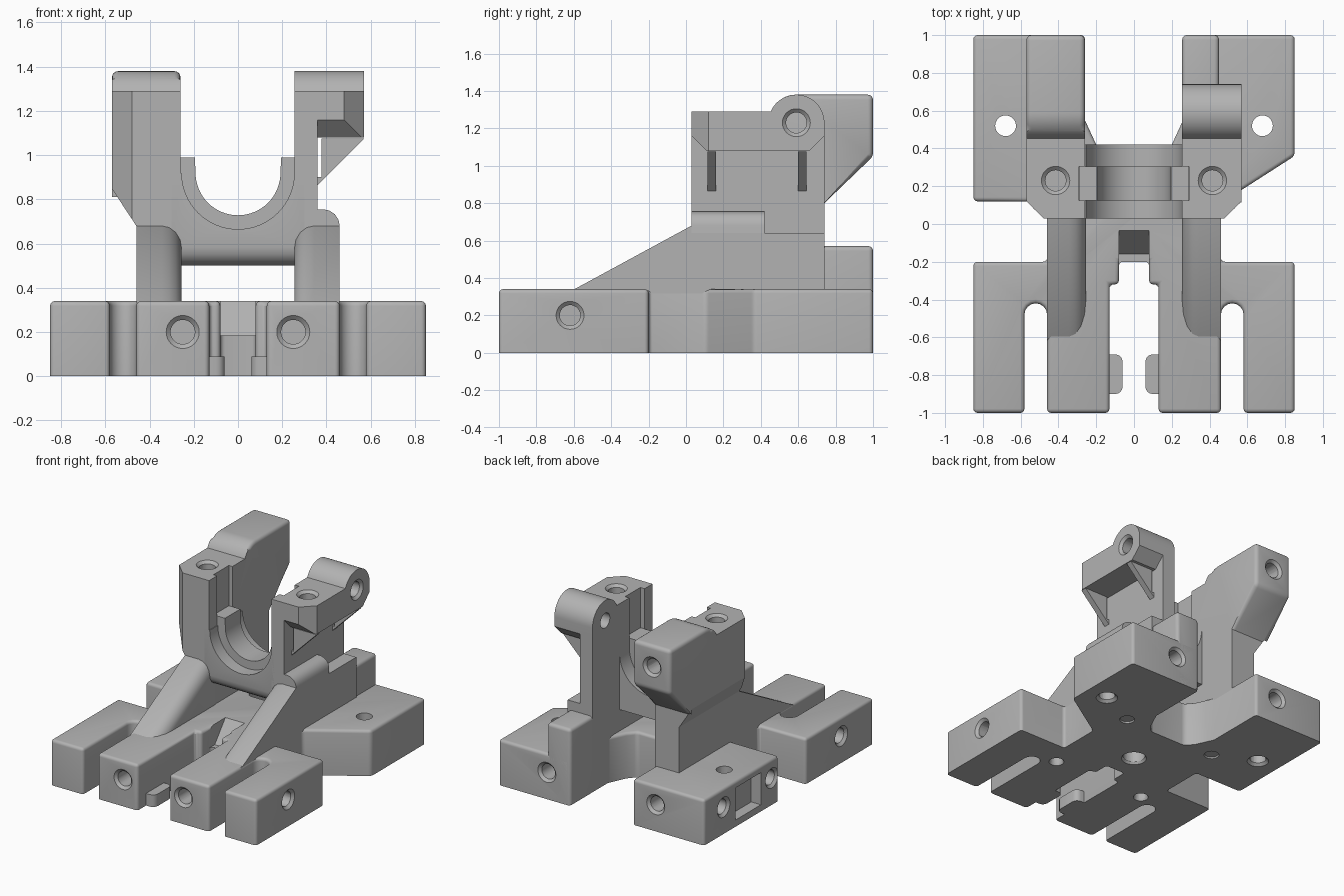
import bpy, bmesh, math
from mathutils import Matrix, Vector

if "Cube" in bpy.data.objects:
    bpy.data.objects.remove(bpy.data.objects["Cube"], do_unlink=True)

grey = bpy.data.materials.new("light_grey")
grey.use_nodes = True
grey.diffuse_color = (0.45, 0.45, 0.45, 1)
grey.node_tree.nodes["Principled BSDF"].inputs["Base Color"].default_value = (0.45, 0.45, 0.45, 1)

parts, cutters = [], []


def finish(bm, name, cutter=False):
    bmesh.ops.recalc_face_normals(bm, faces=bm.faces[:])
    mesh = bpy.data.meshes.new(name)
    bm.to_mesh(mesh)
    bm.free()
    mesh.materials.append(grey)
    obj = bpy.data.objects.new(name, mesh)
    bpy.context.collection.objects.link(obj)
    obj.hide_render = cutter
    (cutters if cutter else parts).append(obj)
    return obj


def prism(name, axis, pts, lo, hi, rule=None, width=0.022, cutter=False):
    """Extrude a profile along an axis; round the sharp edges chosen by rule(midpoint, direction)."""
    place = {"x": lambda p, t: (t, p[0], p[1]),
             "y": lambda p, t: (p[0], t, p[1]),
             "z": lambda p, t: (p[0], p[1], t)}[axis]
    bm = bmesh.new()
    face = bm.faces.new([bm.verts.new(place(p, lo)) for p in pts])
    new = bmesh.ops.extrude_face_region(bm, geom=[face])["geom"]
    shift = Vector(place((0, 0), hi - lo))
    bmesh.ops.translate(bm, vec=shift, verts=[g for g in new if isinstance(g, bmesh.types.BMVert)])
    bmesh.ops.recalc_face_normals(bm, faces=bm.faces[:])
    if rule:
        chosen = []
        for e in bm.edges:
            a, b = e.verts[0].co, e.verts[1].co
            if e.calc_face_angle(0) > 0.7 and rule((a + b) / 2, (b - a).normalized()):
                chosen.append(e)
        bmesh.ops.bevel(bm, geom=chosen, offset=width, segments=4, profile=0.5,
                        affect="EDGES", clamp_overlap=False)
    return finish(bm, name, cutter)


def box(name, x, y, z, rule=None, width=0.022, cutter=False):
    pts = [(x[0], y[0]), (x[1], y[0]), (x[1], y[1]), (x[0], y[1])]
    return prism(name, "z", pts, z[0], z[1], rule, width, cutter)


def cut(target, cutter):
    mod = target.modifiers.new("cut", "BOOLEAN")
    mod.operation, mod.solver, mod.object = "DIFFERENCE", "EXACT", cutter


def drill(target, at, inward, depth=0.25, r=0.055, rim=0.075):
    """Round hole with a countersunk rim, starting on the surface."""
    d = Vector(inward)
    turn = d.to_track_quat("Z", "Y").to_matrix().to_4x4()
    for r1, r2, start, end in ((r, r, -0.02, depth), (rim + 0.004, r - 0.004, -0.004, 0.022)):
        bm = bmesh.new()
        bmesh.ops.create_cone(bm, cap_ends=True, segments=32, radius1=r1, radius2=r2, depth=end - start,
                              matrix=Matrix.Translation(Vector(at) + d * (start + end) / 2) @ turn)
        cut(target, finish(bm, "drill_cutter", True))


def arc(cx, cy, r, a0, a1, n):
    return [(cx + r * math.cos(math.radians(a0 + (a1 - a0) * i / n)),
             cy + r * math.sin(math.radians(a0 + (a1 - a0) * i / n))) for i in range(n + 1)]


# Base plate with two slotted front wings and two rear feet
def front_half(s):
    slot = arc(0.52, -0.48, 0.06, 180, 0, 8)
    pts = [(0.08, -0.2), (0.08, -0.32), (0.13, -0.32), (0.13, -1), (0.46, -1)]
    pts += slot + [(0.58, -1), (0.85, -1), (0.85, -0.2), (0.46, -0.2)]
    return [(s * x, y) for x, y in pts]


right_rear = [(0.46, 0.11), (0.85, 0.36), (0.85, 1), (0.26, 1), (0.26, 0.55), (0.2, 0.42), (0.15, 0.36)]
left_rear = [(-0.15, 0.36), (-0.2, 0.42), (-0.26, 0.55), (-0.26, 1), (-0.85, 1), (-0.85, 0.12), (-0.46, 0.12)]
base = prism("base", "z", front_half(1) + right_rear + left_rear + front_half(-1)[::-1], 0, 0.34,
             lambda m, d: m.z > 0.1)
cut(base, prism("pocket_cutter", "x", [(-0.24, 0.185), (-0.16, 0.185), (-0.01, 0.37), (-0.24, 0.37)],
                -0.08, 0.08, cutter=True))
cut(base, box("window_cutter", (-0.9, -0.77), (0.33, 0.63), (0.05, 0.29), cutter=True))
for s in (-1, 1):
    drill(base, (s * 0.25, -1, 0.2), (0, 1, 0))
    drill(base, (s * 0.85, -0.62, 0.2), (-s, 0, 0), 0.2)
    drill(base, (s * 0.45, 1, 0.2), (0, -1, 0), 0.2)
    drill(base, (s * 0.68, 0.52, 0), (0, 0, 1), 0.5)
    for t in (-1, 1):
        drill(base, (s * 0.38, t * 0.38, 0), (0, 0, 1), 0.12, 0.045, 0.05)
for y in (0.2, 0.77):
    drill(base, (-0.85, y, 0.2), (1, 0, 0), 0.12)
drill(base, (0, 0, 0), (0, 0, 1), 0.15, 0.075, 0.085)

for s, side in ((-1, "right"), (1, "left")):
    # Sloping arms and the small toe tabs
    xs = sorted((s * 0.255, s * 0.46))
    prism(side + "_arm", "x", [(-0.615, 0.33), (0.03, 0.68), (0.1, 0.68), (0.1, 0.01), (-0.2, 0.01), (-0.2, 0.33)],
          xs[0], xs[1], lambda m, d: abs(m.x) < 0.3 and m.z > 0.4 and m.y < 0.09 and abs(d.y) > 0.5, 0.09)
    xs = sorted((s * 0.06, s * 0.16))
    box(side + "_toe_tab", xs, (-0.9, -0.69), (0, 0.09),
        lambda m, d: abs(d.z) > 0.9 and abs(m.x) < 0.1, 0.04)

# Cradle bridging the towers, with a narrower ridge and its lugs
u_outer = [(-0.3, 0.92)] + arc(0, 0.92, 0.255, 180, 360, 32) + [(0.3, 0.92), (0.3, 0.5), (-0.3, 0.5)]
prism("cradle", "y", u_outer, 0.03, 0.42, lambda m, d: m.z < 0.51 and m.y < 0.04, 0.085)
u_inner = [(-0.289, 0.99), (-0.195, 0.99)] + arc(0, 0.92, 0.192, 180, 360, 32)
u_inner += [(0.195, 0.99), (0.289, 0.99), (0.289, 0.65), (-0.289, 0.65)]
prism("cradle_ridge", "y", u_inner, 0.125, 0.305)

# Left tower: post, wall, overhanging head with a hinge knuckle
box("left_post", (0.255, 0.46), (0.03, 0.74), (0.01, 0.64))
box("left_shoulder", (0.3, 0.46), (0.03, 0.42), (0.3, 0.755),
    lambda m, d: m.x > 0.45 and m.z > 0.74, 0.075)
box("left_rear_step", (0.255, 0.45), (0.7, 1), (0.01, 0.57),
    lambda m, d: m.z > 0.05 and m.y > 0.72, 0.025)
drill(parts[-1], (0.45, 1, 0.2), (0, -1, 0), 0.2)
left_wall = box("left_wall", (0.255, 0.36), (0.03, 0.74), (0.6, 1.16))
head = [(0.03, 1.16), (0.03, 1.29)] + arc(0.59, 1.23, 0.15, 156, 0, 24)
head += [(0.74, 1.16), (0.66, 1.08), (0.11, 1.08)]
left_head = prism("left_head", "x", head, 0.255, 0.57)
drill(left_head, (0.57, 0.59, 1.23), (-1, 0, 0), 0.4)
for y in (0.115, 0.6):
    prism("head_gusset", "y", [(0.355, 0.86), (0.57, 1.075), (0.378, 1.075), (0.378, 0.9), (0.355, 0.9)],
          y, y + 0.045)

# Right tower: post and tall head leaning back
box("right_post", (-0.46, -0.26), (0.03, 0.74), (0.01, 0.8))
tall = [(0.03, 0.68), (0.03, 1.29)] + arc(0.59, 1.23, 0.15, 156, 90, 12)
tall += [(1, 1.38), (1, 1.05), (0.74, 0.8), (0.74, 0.68)]
right_head = prism("right_head", "x", tall, -0.57, -0.26,
                   lambda m, d: m.y > 0.5 and m.z > 0.82, 0.028)
cut(right_head, prism("undercut_cutter", "y", [(-0.46, 0.6), (-0.46, 0.68), (-0.575, 0.855), (-0.7, 0.855), (-0.7, 0.6)],
                      -0.1, 0.75, cutter=True))
drill(right_head, (-0.42, 1, 1.22), (0, -1, 0), 0.3)

# Bolt holes, corner chamfers and guide grooves shared by both heads
for s, target in ((-1, right_head), (1, left_head)):
    drill(target, (s * 0.415, 0.23, 1.29), (0, 0, -1), 0.18)
    cut(target, prism("corner_cutter", "z", [(s * 0.47, 0.02), (s * 0.58, 0.13), (s * 0.65, 0.13), (s * 0.65, 0.02)],
                      0.5, 1.5, cutter=True))
    xs = sorted((s * 0.2, s * 0.29))
    groove = box("groove_cutter", xs, (0.125, 0.305), (0.92, 1.5), cutter=True)
    cut(target, groove)
    if s > 0:
        cut(left_wall, groove)

# Bake the cuts, drop the cutters and shade
graph = bpy.context.evaluated_depsgraph_get()
graph.update()
baked = [bpy.data.meshes.new_from_object(o.evaluated_get(graph)) for o in parts]
for obj, mesh in zip(parts, baked):
    obj.modifiers.clear()
    obj.data = mesh
for c in cutters:
    bpy.data.objects.remove(c, do_unlink=True)
bpy.ops.object.select_all(action="DESELECT")
for obj in parts:
    obj.select_set(True)
bpy.context.view_layer.objects.active = base
bpy.ops.object.shade_smooth_by_angle(angle=math.radians(30))
